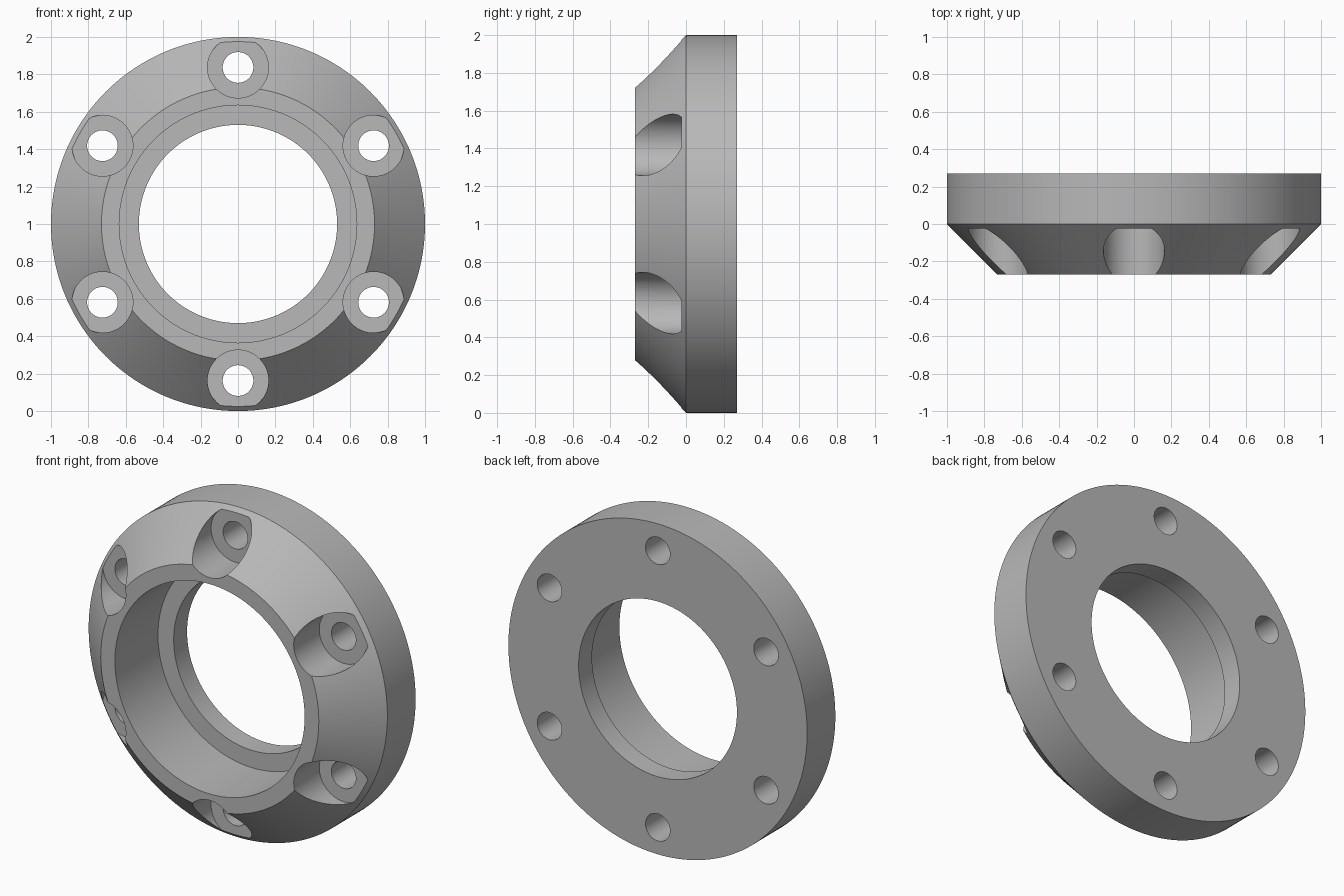
import bpy, bmesh, math
from mathutils import Matrix, Vector

cube = bpy.data.objects.get("Cube")
if cube:
    bpy.data.objects.remove(cube, do_unlink=True)

SEGMENTS = 192
BOLTS = 6
BOLT_CIRCLE = 0.837

# Single grey finish
grey = bpy.data.materials.new("machined_grey")
grey.use_nodes = True
color = (0.48, 0.48, 0.48, 1)
grey.diffuse_color = color
grey.node_tree.nodes["Principled BSDF"].inputs["Base Color"].default_value = color


def make_object(name, bm):
    bmesh.ops.recalc_face_normals(bm, faces=bm.faces)
    mesh = bpy.data.meshes.new(name)
    bm.to_mesh(mesh)
    bm.free()
    mesh.materials.append(grey)
    obj = bpy.data.objects.new(name, mesh)
    bpy.context.collection.objects.link(obj)
    return obj


def lathe(name, profile):
    """Spin a closed (radius, y) profile around the y axis."""
    bm = bmesh.new()
    rings = []
    for i in range(SEGMENTS):
        a = math.tau * i / SEGMENTS
        rings.append([bm.verts.new((r * math.cos(a), y, 1 + r * math.sin(a)))
                      for r, y in profile])
    for i, ring in enumerate(rings):
        after = rings[(i + 1) % SEGMENTS]
        for j in range(len(profile)):
            k = (j + 1) % len(profile)
            bm.faces.new((ring[j], ring[k], after[k], after[j]))
    return make_object(name, bm)


def bolt_cutters(name, radius, y_front, y_back):
    """Ring of cylinders along y, one at each bolt position."""
    bm = bmesh.new()
    for i in range(BOLTS):
        a = math.pi / 2 + math.tau * i / BOLTS
        centre = Vector((BOLT_CIRCLE * math.cos(a), (y_front + y_back) / 2,
                         1 + BOLT_CIRCLE * math.sin(a)))
        bmesh.ops.create_cone(
            bm, cap_ends=True, segments=64, radius1=radius, radius2=radius,
            depth=y_back - y_front,
            matrix=Matrix.Translation(centre) @ Matrix.Rotation(math.pi / 2, 4, "X"))
    cutter = make_object(name, bm)
    cutter.hide_render = True
    return cutter


# Flange body: straight rim, conical front, counterbored centre
flange = lathe("flange_ring", [
    (0.53, 0.27), (1.0, 0.27), (1.0, 0.0), (0.73, -0.27),
    (0.635, -0.27), (0.635, 0.142), (0.53, 0.142)])

# Bolt head pockets, then through holes
cutters = [bolt_cutters("pocket_cutter", 0.163, -0.5, -0.025),
           bolt_cutters("hole_cutter", 0.082, -0.4, 0.4)]
bpy.context.view_layer.objects.active = flange
for cutter in cutters:
    mod = flange.modifiers.new(cutter.name, "BOOLEAN")
    mod.operation = "DIFFERENCE"
    mod.solver = "EXACT"
    mod.object = cutter
    bpy.ops.object.modifier_apply(modifier=mod.name)
    bpy.data.objects.remove(cutter, do_unlink=True)

# Smooth walls with crisp machined edges
bpy.ops.object.select_all(action="DESELECT")
flange.select_set(True)
bpy.ops.object.shade_smooth_by_angle(angle=math.radians(25))
